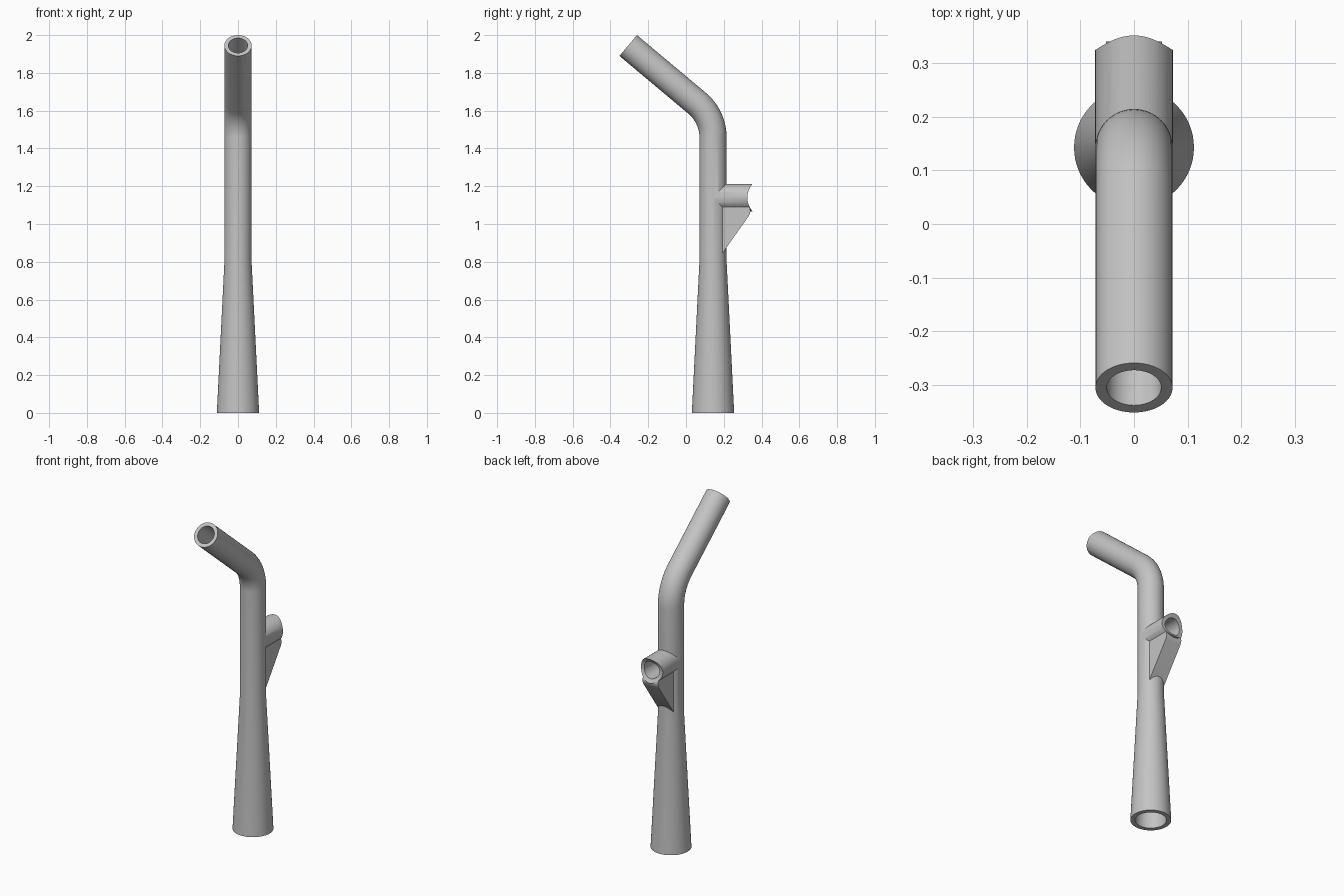
import bpy, bmesh
from math import sin, cos, pi, radians

cube = bpy.data.objects.get("Cube")
if cube:
    bpy.data.objects.remove(cube, do_unlink=True)

SIDES = 64
TUBE_R, BASE_R, WALL = 0.072, 0.112, 0.021
AXIS_Y, TAPER_Z, BEND_Z, BEND_R, BEND = 0.143, 0.8, 1.459, 0.235, 50
TIP = (-0.306, 1.945)
BRANCH_Z = 1.14

grey = bpy.data.materials.new("plain grey")
grey.use_nodes = True
colour = (0.55, 0.55, 0.55, 1)
grey.diffuse_color = colour
grey.node_tree.nodes["Principled BSDF"].inputs["Base Color"].default_value = colour


def finish(name, bm):
    bmesh.ops.recalc_face_normals(bm, faces=bm.faces)
    mesh = bpy.data.meshes.new(name)
    bm.to_mesh(mesh)
    bm.free()
    mesh.materials.append(grey)
    ob = bpy.data.objects.new(name, mesh)
    bpy.context.collection.objects.link(ob)
    return ob


def sweep(name, stations):
    """Round solid through stations (y, z, radius, heading in degrees)."""
    bm = bmesh.new()
    rings = []
    for y, z, r, heading in stations:
        a = radians(heading)
        ring = []
        for i in range(SIDES):
            t = 2 * pi * i / SIDES
            n = r * sin(t)
            ring.append(bm.verts.new((r * cos(t), y - n * sin(a), z + n * cos(a))))
        rings.append(ring)
    for lo, hi in zip(rings, rings[1:]):
        for i in range(SIDES):
            j = (i + 1) % SIDES
            bm.faces.new((lo[i], lo[j], hi[j], hi[i]))
    bm.faces.new(rings[0])
    bm.faces.new(rings[-1])
    return finish(name, bm)


def plate(name, outline, half_width):
    """Side outline (y, z) extruded across x."""
    bm = bmesh.new()
    face = bm.faces.new([bm.verts.new((-half_width, y, z)) for y, z in outline])
    new = bmesh.ops.extrude_face_region(bm, geom=[face])["geom"]
    verts = [v for v in new if isinstance(v, bmesh.types.BMVert)]
    bmesh.ops.translate(bm, verts=verts, vec=(2 * half_width, 0, 0))
    return finish(name, bm)


def combine(target, other, operation):
    mod = target.modifiers.new(operation.lower(), "BOOLEAN")
    mod.operation, mod.solver, mod.object = operation, "EXACT", other
    bpy.ops.object.select_all(action="DESELECT")
    bpy.context.view_layer.objects.active = target
    target.select_set(True)
    bpy.ops.object.modifier_apply(modifier=mod.name)
    bpy.data.objects.remove(other, do_unlink=True)


def pole_path(inset, overrun):
    r = TUBE_R - inset
    path = [(AXIS_Y, -overrun, BASE_R - inset * 1.2, 90), (AXIS_Y, TAPER_Z, r, 90)]
    for i in range(17):
        a = radians(BEND) * i / 16
        path.append((AXIS_Y - BEND_R * (1 - cos(a)), BEND_Z + BEND_R * sin(a),
                     r, 90 + BEND * i / 16))
    a = radians(90 + BEND)
    path.append((TIP[0] + overrun * cos(a), TIP[1] + overrun * sin(a), r, 90 + BEND))
    return path


# Side socket with its supporting gusset
socket = sweep("side_socket", [(0.15, BRANCH_Z, TUBE_R + 0.0005, 0),
                               (0.4, BRANCH_Z, TUBE_R + 0.0005, 0)])
# Saddle-shaped mouth that receives a crossing tube
saddle_r, saddle_y = 0.1095, 0.4345
circle = [(saddle_y + saddle_r * cos(2 * pi * i / 96),
           BRANCH_Z + saddle_r * sin(2 * pi * i / 96)) for i in range(96)]
combine(socket, plate("saddle_cutter", circle, 0.3), "DIFFERENCE")
gusset = plate("gusset", [(0.15, 1.12), (0.32, 1.12), (0.33, 1.1), (0.338, 1.085),
                          (0.341, 1.068), (0.339, 1.055), (0.333, 1.043),
                          (0.15, 0.784)], 0.052)
combine(socket, gusset, "UNION")
bore = sweep("socket_bore", [(0.1, BRANCH_Z, TUBE_R - WALL, 0),
                             (0.45, BRANCH_Z, TUBE_R - WALL, 0)])
combine(socket, bore, "DIFFERENCE")

# Tapered, bent pole, joined to the socket and then hollowed
pole = sweep("bent_pole", pole_path(0, 0))
combine(pole, socket, "UNION")
combine(pole, sweep("pole_bore", pole_path(WALL, 0.02)), "DIFFERENCE")

bpy.ops.object.select_all(action="DESELECT")
pole.select_set(True)
bpy.context.view_layer.objects.active = pole
bpy.ops.object.shade_smooth_by_angle(angle=radians(30))
